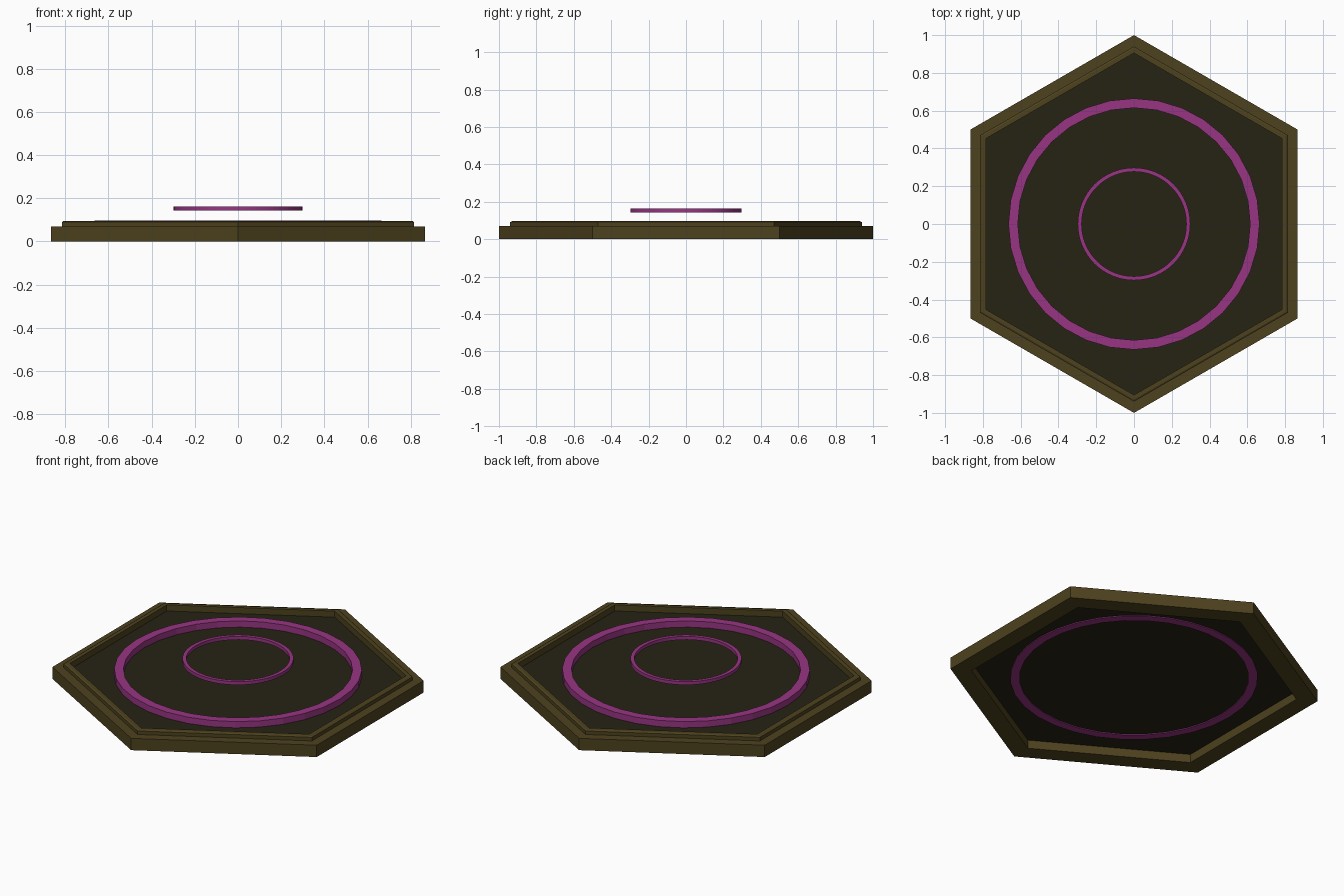
import bpy, bmesh, math

if "Cube" in bpy.data.objects:
    bpy.data.objects.remove(bpy.data.objects["Cube"])


def material(name, rgb):
    m = bpy.data.materials.new(name)
    m.diffuse_color = (*rgb, 1)
    m.use_nodes = True
    m.node_tree.nodes["Principled BSDF"].inputs["Base Color"].default_value = m.diffuse_color
    return m


OLIVE = material("olive", (0.075, 0.054, 0.013))
DARK = material("dark_olive", (0.019, 0.016, 0.007))
PURPLE = material("purple", (0.31, 0.036, 0.225))


def finish(name, bm, mat):
    bmesh.ops.recalc_face_normals(bm, faces=bm.faces)
    me = bpy.data.meshes.new(name)
    bm.to_mesh(me)
    bm.free()
    ob = bpy.data.objects.new(name, me)
    bpy.context.collection.objects.link(ob)
    me.materials.append(mat)
    return ob


def lathe(name, profile, sides, mat):
    """Sweep a closed (radius, z) profile round z, first corner on +y."""
    bm = bmesh.new()
    loops = []
    for i in range(sides):
        a = math.pi / 2 + 2 * math.pi * i / sides
        loops.append([bm.verts.new((r * math.cos(a), r * math.sin(a), z)) for r, z in profile])
    n = len(profile)
    for i in range(sides):
        p, q = loops[i], loops[(i + 1) % sides]
        for j in range(n):
            k = (j + 1) % n
            bm.faces.new((p[j], q[j], q[k], p[k]))
    return finish(name, bm, mat)


def band(inner, outer, low, high):
    return [(inner, low), (outer, low), (outer, high), (inner, high)]


# Hexagonal frame with a raised inner lip
lathe("hex_frame", [(0.885, 0), (1, 0), (1, 0.07), (0.94, 0.07), (0.94, 0.091),
                    (0.93, 0.096), (0.905, 0.096), (0.905, 0.05), (0.885, 0.05)], 6, OLIVE)

# Thin recessed panel
bm = bmesh.new()
bmesh.ops.create_cone(bm, cap_ends=True, segments=6, radius1=0.91, radius2=0.91, depth=0.01)
bmesh.ops.translate(bm, verts=bm.verts, vec=(0, 0, 0.055))
# Put corners on the y axis
if max(v.co.y for v in bm.verts) < 0.9:
    for v in bm.verts:
        v.co.x, v.co.y = v.co.y, -v.co.x
finish("floor_panel", bm, DARK)

# Inset ring through the panel and the floating ring above it
lathe("inset_ring", band(0.615, 0.665, 0.045, 0.097), 32, PURPLE)
lathe("floating_ring", band(0.277, 0.298, 0.143, 0.163), 64, PURPLE)
